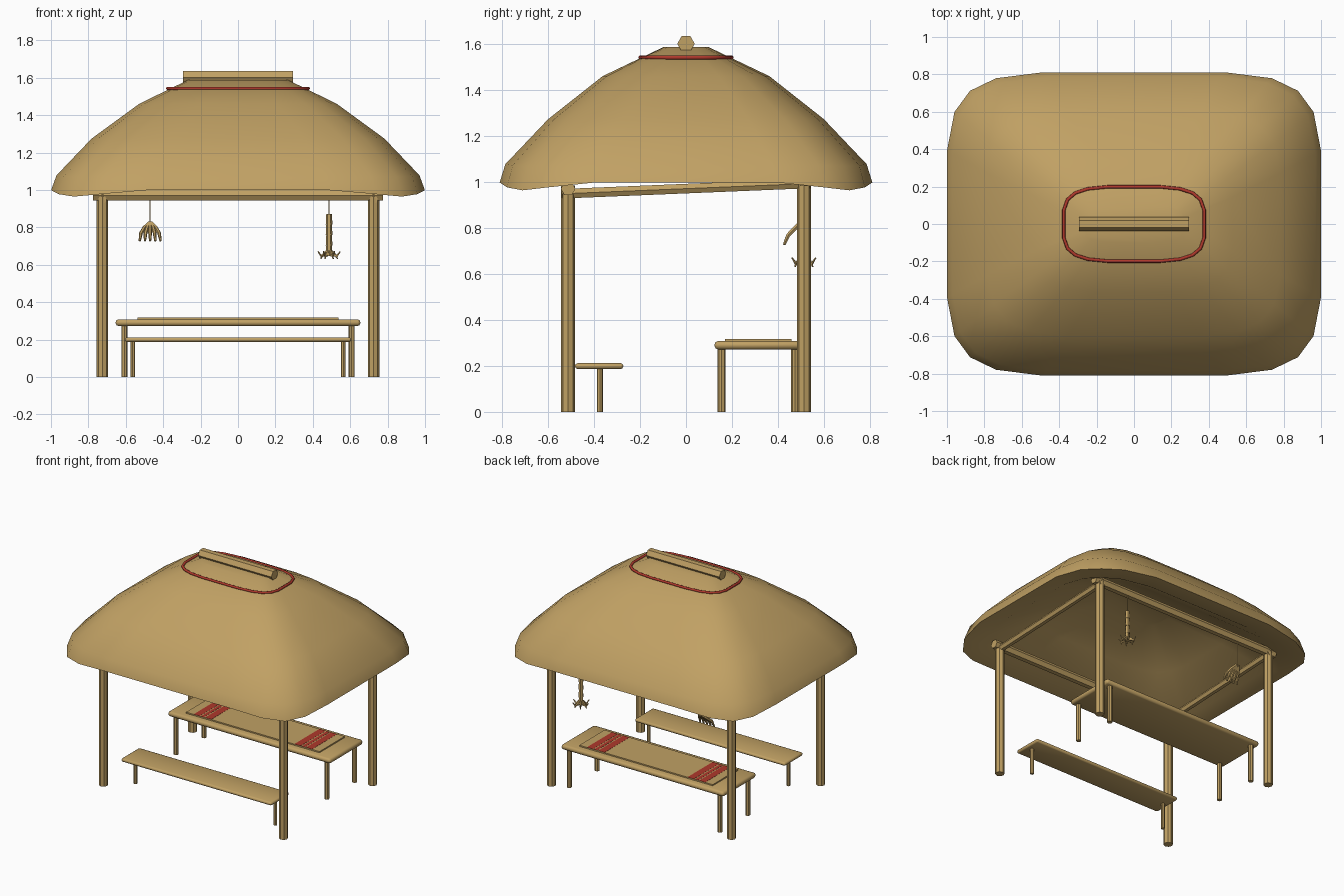
import bpy, bmesh
from math import sin, cos, pi, copysign
from mathutils import Vector

cube = bpy.data.objects.get("Cube")
if cube:
    bpy.data.objects.remove(cube)


def material(name, rgb):
    m = bpy.data.materials.new(name)
    m.use_nodes = True
    m.diffuse_color = (*rgb, 1)
    m.node_tree.nodes["Principled BSDF"].inputs["Base Color"].default_value = (*rgb, 1)
    return m


STRAW = material("straw_tan", (0.53, 0.355, 0.127))
RED = material("woven_red", (0.43, 0.04, 0.025))


def finish(name, bm, mat, smooth=0):
    bmesh.ops.recalc_face_normals(bm, faces=bm.faces)
    mesh = bpy.data.meshes.new(name)
    bm.to_mesh(mesh)
    bm.free()
    mesh.materials.append(mat)
    ob = bpy.data.objects.new(name, mesh)
    bpy.context.collection.objects.link(ob)
    if smooth:
        bpy.ops.object.select_all(action='DESELECT')
        bpy.context.view_layer.objects.active = ob
        ob.select_set(True)
        bpy.ops.object.shade_smooth_by_angle(angle=smooth)


def loft(bm, rings, loop=False):
    """Skin a list of equally sized rings, capped unless looped."""
    rows = [[bm.verts.new(p) for p in ring] for ring in rings]
    for low, high in list(zip(rows, rows[1:])) + ([(rows[-1], rows[0])] if loop else []):
        for i in range(len(low)):
            j = (i + 1) % len(low)
            bm.faces.new((low[i], low[j], high[j], high[i]))
    if not loop:
        bm.faces.new(rows[0][::-1])
        bm.faces.new(rows[-1])


def tube(bm, path, radii, sides=6, side=(1, 0, 0), loop=False):
    """Sweep a polygon along a path; one corner points towards side."""
    path = [Vector(p) for p in path]
    n = len(path)
    rings = []
    for i, p in enumerate(path):
        before = path[(i - 1) % n] if loop else path[max(i - 1, 0)]
        after = path[(i + 1) % n] if loop else path[min(i + 1, n - 1)]
        t = (after - before).normalized()
        u = Vector(side)
        u = (u - t * u.dot(t)).normalized()
        v = t.cross(u)
        r = radii[i] if isinstance(radii, list) else radii
        rings.append([p + r * (u * cos(2 * pi * k / sides) + v * sin(2 * pi * k / sides))
                      for k in range(sides)])
    loft(bm, rings, loop=loop)


def rod(name, a, b, r, sides=6, side=(1, 0, 0)):
    bm = bmesh.new()
    tube(bm, [a, b], r, sides, side)
    finish(name, bm, STRAW)


def slab(name, centre, size, mat, bevel=0):
    bm = bmesh.new()
    bmesh.ops.create_cube(bm, size=1)
    for v in bm.verts:
        v.co = Vector(centre) + Vector(a * b for a, b in zip(v.co, size))
    if bevel:
        bmesh.ops.bevel(bm, geom=bm.edges[:], offset=bevel, segments=2,
                        profile=0.5, affect='EDGES')
    finish(name, bm, mat, smooth=1.0 if bevel else 0)


def rounded_ring(rx, ry, z, power, droop=0):
    """Rounded rectangle whose corners can hang lower."""
    pts = []
    for k in range(20):
        a = (k + 0.5) * pi / 10
        x, y = (copysign(abs(f) ** power, f) for f in (cos(a), sin(a)))
        pts.append((rx * x, ry * y, z - droop * sin(2 * a) ** 2))
    return pts


# Thatched roof: shallow ceiling, drooping eave, then the outer slope
bm = bmesh.new()
loft(bm, [rounded_ring(0.25, 0.12, 1.3, 0.5),
          rounded_ring(0.6, 0.43, 1.17, 0.45),
          rounded_ring(0.88, 0.67, 1.02, 0.4, 0.025),
          rounded_ring(1.004, 0.815, 1.003, 0.39, 0.038),
          rounded_ring(0.975, 0.79, 1.08, 0.4, 0.01),
          rounded_ring(0.787, 0.603, 1.275, 0.43),
          rounded_ring(0.53, 0.365, 1.462, 0.5),
          rounded_ring(0.27, 0.1, 1.588, 0.56)])
finish("thatched_roof", bm, STRAW, smooth=1.0)

# Red binding and ridge log
bm = bmesh.new()
tube(bm, rounded_ring(0.378, 0.2, 1.543, 0.54), 0.009, 8, (0, 0, 1), loop=True)
finish("roof_binding", bm, RED, smooth=1.2)
rod("ridge_log", (-0.295, 0, 1.603), (0.295, 0, 1.603), 0.038, 6, (0, 1, 0))

# Posts and beams
for sx, s in ((-1, "right"), (1, "left")):
    x = sx * 0.725
    rod(f"front_post_{s}", (x, -0.513, 0), (x, -0.513, 0.985), 0.031, 8)
    rod(f"back_post_{s}", (x, 0.513, 0), (x, 0.513, 1.02), 0.031, 8)
    rod(f"side_beam_{s}", (x, -0.54, 0.95), (x, 0.54, 0.995), 0.024)
for name, y, z in (("front_beam", -0.513, 0.972), ("back_beam", 0.513, 1.012)):
    rod(name, (-0.775, y, z), (0.775, y, z), 0.032, 6, (0, 1, 0))

# Table
slab("table_top", (0, 0.315, 0.291), (1.308, 0.382, 0.036), STRAW, 0.015)
for sx in (-1, 1):
    for y in (0.155, 0.475):
        rod("table_leg", (sx * 0.607, y, 0), (sx * 0.607, y, 0.28), 0.017, 8)

# Table runner with red woven bands
slab("table_runner", (0, 0.315, 0.313), (1.074, 0.29, 0.01), STRAW)
for sx in (-1, 1):
    for x, w in ((0.36, 0.05), (0.407, 0.024), (0.452, 0.048)):
        slab("runner_band", (sx * x, 0.315, 0.318), (w, 0.288, 0.002), RED)

# Bench
slab("bench_seat", (0, -0.378, 0.2), (1.21, 0.21, 0.025), STRAW, 0.011)
for sx in (-1, 1):
    rod("bench_leg", (sx * 0.563, -0.375, 0), (sx * 0.563, -0.375, 0.195), 0.013, 8)

# Hanging pepper bunch: a fan of pods arching outwards and to the front
X, Y = -0.47, 0.505
rod("bunch_string", (X, Y, 1.0), (X, Y, 0.81), 0.003)
bm = bmesh.new()
for k in range(-2, 3):
    w = 0.027 * k
    tube(bm, [(X + w * 0.1, Y - 0.005, 0.825), (X + w * 0.55, Y - 0.03, 0.8),
              (X + w * 0.9, Y - 0.06, 0.77), (X + w * 1.03, Y - 0.078, 0.728)],
         [0.01, 0.011, 0.01, 0.006], 6)
finish("pepper_bunch", bm, STRAW)

# Hanging braid with a burst of dried leaves at its foot
X, Y = 0.487, 0.513
rod("braid_string", (X, Y, 1.0), (X, Y, 0.86), 0.003)
bm = bmesh.new()
for k in range(4):
    top = 0.872 - 0.056 * k
    tube(bm, [(X, Y, top), (X, Y, top - 0.056)], [0.015, 0.018], 6)
for k in range(6):
    c, s = cos(k * pi / 3), sin(k * pi / 3)
    for leaf in (((0.004, 0.675), (0.022, 0.65), (0.042, 0.648), (0.06, 0.672)),
                 ((0.004, 0.68), (0.022, 0.665), (0.036, 0.65), (0.045, 0.632))):
        tube(bm, [(X + r * c, Y + r * s, z) for r, z in leaf],
             [0.007, 0.007, 0.006, 0.003], 5, (-s, c, 0))
finish("dried_braid", bm, STRAW)
